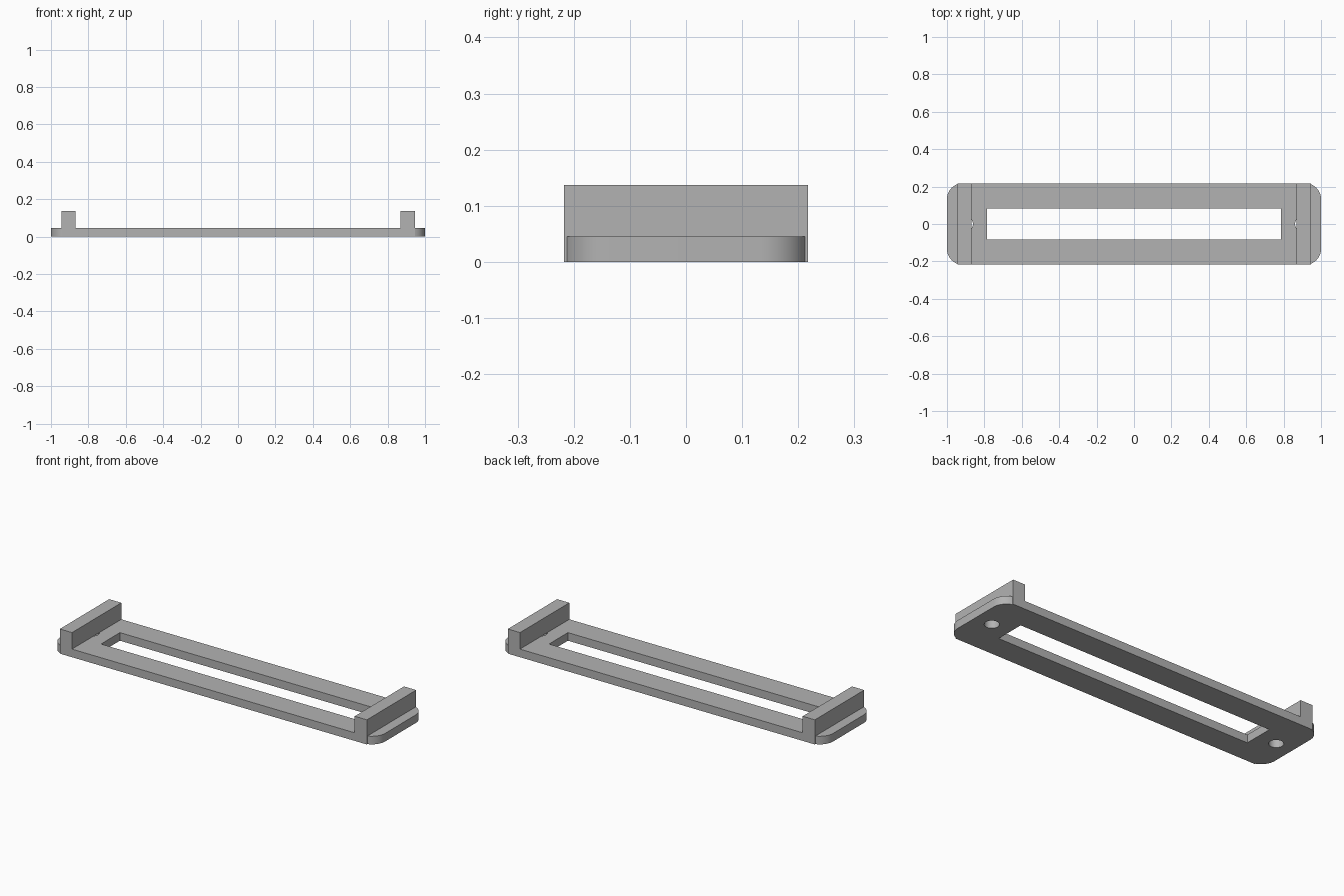
import bpy, bmesh
from math import sin, cos, pi, radians, sqrt

if "Cube" in bpy.data.objects:
    bpy.data.objects.remove(bpy.data.objects["Cube"])

HALF_LEN, HALF_WID, PLATE_H, TOP = 1.0, 0.217, 0.045, 0.137
POST_IN, POST_OUT = 0.87, 0.945
RADIUS = 0.083

grey = bpy.data.materials.new("plain grey")
grey.use_nodes = True
color = (0.45, 0.45, 0.45, 1)
grey.diffuse_color = color
grey.node_tree.nodes["Principled BSDF"].inputs["Base Color"].default_value = color


def prism(name, outline, z0, z1):
    """Extrude a counter-clockwise outline from z0 to z1."""
    bm = bmesh.new()
    face = bm.faces.new([bm.verts.new((x, y, z0)) for x, y in outline])
    top = bmesh.ops.extrude_face_region(bm, geom=[face])["geom"]
    verts = [v for v in top if isinstance(v, bmesh.types.BMVert)]
    bmesh.ops.translate(bm, verts=verts, vec=(0, 0, z1 - z0))
    bmesh.ops.recalc_face_normals(bm, faces=bm.faces)
    mesh = bpy.data.meshes.new(name)
    bm.to_mesh(mesh)
    bm.free()
    obj = bpy.data.objects.new(name, mesh)
    bpy.context.collection.objects.link(obj)
    mesh.materials.append(grey)
    return obj


def rect(x0, x1, y):
    return [(x0, -y), (x1, -y), (x1, y), (x0, y)]


def combine(body, tool, operation):
    """Apply a boolean and remove the tool object."""
    mod = body.modifiers.new(operation, "BOOLEAN")
    mod.operation, mod.solver, mod.object = operation, "EXACT", tool
    bpy.context.view_layer.objects.active = body
    bpy.ops.object.modifier_apply(modifier=mod.name)
    bpy.data.objects.remove(tool)


# Plate outline: square shoulders under the posts, rounded tabs at the ends
cx, cy = HALF_LEN - RADIUS, HALF_WID - RADIUS
start = (POST_OUT - cx) / RADIUS
arc = [(cx + RADIUS * cos(a), cy + RADIUS * sin(a))
       for a in [i / 12 * pi / 2 for i in range(13)] if cos(a) > start + 0.02]
arc.append((POST_OUT, cy + RADIUS * sqrt(1 - start ** 2)))
quarter = arc + [(POST_OUT, HALF_WID)]
half = [(x, -y) for x, y in reversed(quarter)] + quarter
plate = prism("mounting_frame", half + [(-x, -y) for x, y in half], 0, PLATE_H)

# Long slot
combine(plate, prism("slot_cutter", rect(-0.785, 0.785, 0.083), -0.1, 0.1), "DIFFERENCE")

# Screw holes through the plate, capped by the upright posts
for side in (-1, 1):
    hole = [(side * 0.898 + 0.037 * cos(i * pi / 16), 0.037 * sin(i * pi / 16))
            for i in range(32)]
    combine(plate, prism("hole_cutter", hole, -0.1, 0.1), "DIFFERENCE")
for side in (-1, 1):
    x0, x1 = sorted((side * POST_IN, side * POST_OUT))
    combine(plate, prism("end_post", rect(x0, x1, HALF_WID), PLATE_H, TOP), "UNION")

# Soft shading on the rounded corners and holes only
bpy.ops.object.select_all(action="DESELECT")
plate.select_set(True)
bpy.context.view_layer.objects.active = plate
bpy.ops.object.shade_smooth_by_angle(angle=radians(30))
